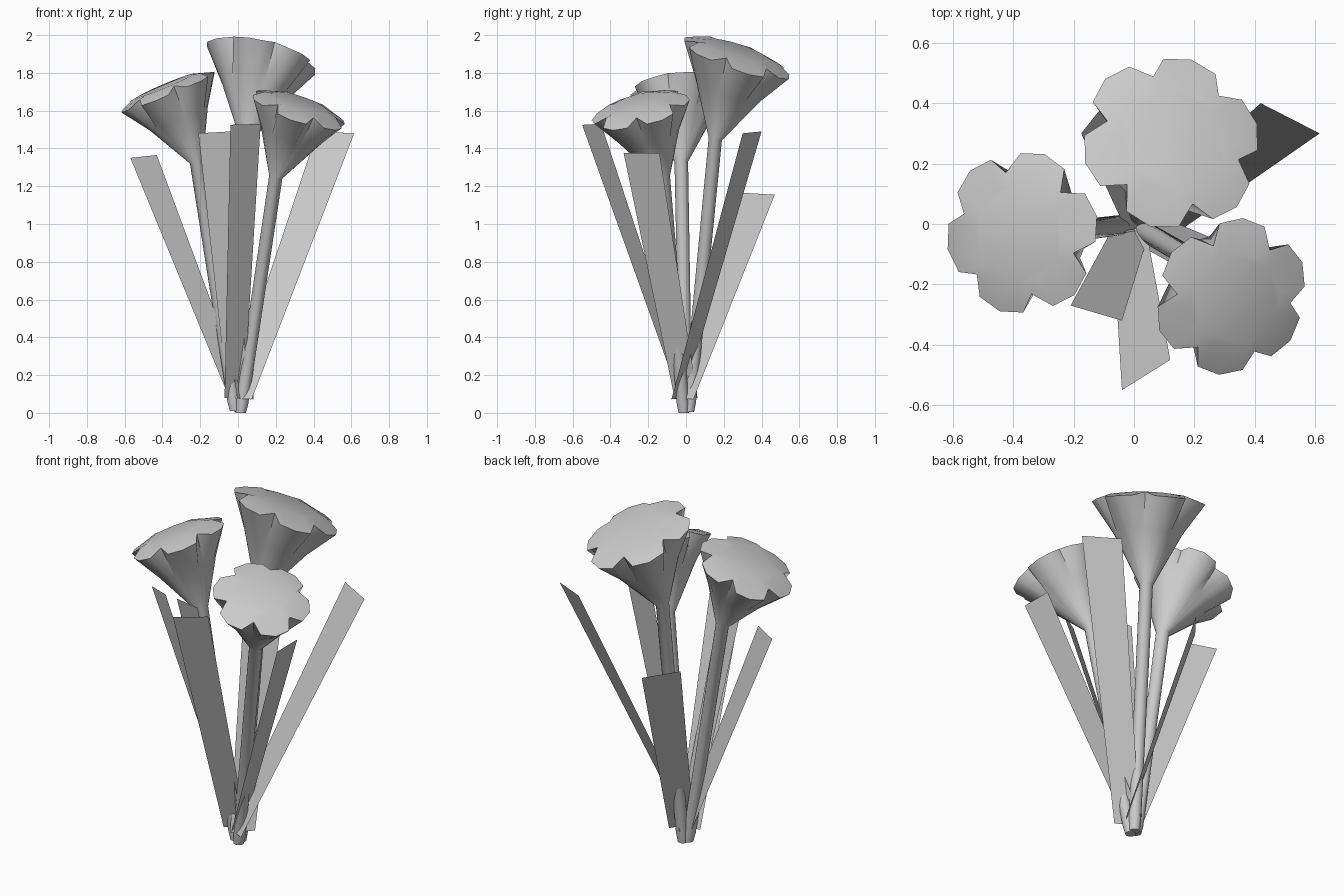
import bpy, bmesh, math
from mathutils import Vector

cube = bpy.data.objects.get("Cube")
if cube:
    bpy.data.objects.remove(cube)

grey = bpy.data.materials.new("plain grey")
grey.use_nodes = True
colour = (0.6, 0.6, 0.6, 1)
grey.diffuse_color = colour
grey.node_tree.nodes["Principled BSDF"].inputs["Base Color"].default_value = colour

PETALS = 6
SIDES = PETALS * 4


def finish(bm, name, smooth=False):
    mesh = bpy.data.meshes.new(name)
    bm.to_mesh(mesh)
    bm.free()
    mesh.materials.append(grey)
    obj = bpy.data.objects.new(name, mesh)
    bpy.context.collection.objects.link(obj)
    if smooth:
        bpy.ops.object.select_all(action="DESELECT")
        obj.select_set(True)
        bpy.context.view_layer.objects.active = obj
        bpy.ops.object.shade_smooth_by_angle(angle=math.radians(50))


def ring(bm, centre, normal, points):
    """Ring of (angle, radius, lift) points, square to the normal."""
    n = Vector(normal).normalized()
    u = (Vector((1, 0, 0)) - n * n.x).normalized()
    v = n.cross(u)
    return [bm.verts.new(Vector(centre) + (u * math.cos(a) + v * math.sin(a)) * r + n * h)
            for a, r, h in points]


def flower(name, foot, neck, head, normal, radius, turn):
    """Stem, flared trumpet and notched cap, joined ring by ring."""
    # each petal: notch, corner, middle, corner
    steps = [(0, 0.77, 0.018), (12, 0.99, -0.01), (30, 1.03, -0.013), (48, 0.99, -0.01)]
    rim = [(math.radians(turn + 60 * p + a), radius * k, h)
           for p in range(PETALS) for a, k, h in steps]
    circle = lambda r, h=0: [(a, r, h) for a, k, z in rim]
    foot, neck, head = Vector(foot), Vector(neck), Vector(head)
    stem_dir = neck - foot
    neck_dir = stem_dir.normalized() + Vector(normal).normalized()

    bm = bmesh.new()
    rings = [ring(bm, foot, (0, 0, 1), circle(0.028)),
             ring(bm, foot + stem_dir * 0.04, stem_dir, circle(0.033)),
             ring(bm, neck, neck_dir, circle(0.036)),
             ring(bm, neck.lerp(head, 0.6), normal, circle(0.012 + radius * 0.58)),
             ring(bm, head, normal, rim),
             ring(bm, head, normal, circle(radius * 0.6, 0.025))]
    for low, high in zip(rings, rings[1:]):
        for i in range(SIDES):
            j = (i + 1) % SIDES
            bm.faces.new((low[i], low[j], high[j], high[i]))
    bm.faces.new(rings[0][::-1])
    bm.faces.new(rings[-1])
    finish(bm, name, True)


def leaf(name, corner_a, corner_b, foot=(0, 0, 0.08)):
    """Flat strip widening from the foot to its cut top edge."""
    a, b, foot = Vector(corner_a), Vector(corner_b), Vector(foot)
    half = (b - a) * 0.32
    bm = bmesh.new()
    bm.faces.new([bm.verts.new(p) for p in (foot - half, foot + half, b, a)])
    finish(bm, name)


# Three blossoms on stems
flower("right_flower", (-0.015, 0, 0.01), (-0.22, -0.025, 1.33), (-0.375, -0.03, 1.71),
       (-0.42, -0.07, 1), 0.267, 43)
flower("back_flower", (0.01, 0.015, 0.005), (0.045, 0.155, 1.45), (0.125, 0.272, 1.89),
       (0.23, 0.34, 1), 0.296, 47)
flower("left_flower", (0.014, -0.012, 0), (0.20, -0.12, 1.25), (0.325, -0.243, 1.615),
       (0.35, -0.26, 1), 0.26, 51)

# Blades of foliage around them, crossing the stems near the foot
leaf("right_leaf", (-0.57, 0.01, 1.35), (-0.43, -0.06, 1.365))
leaf("front_right_leaf", (-0.21, -0.27, 1.48), (-0.04, -0.32, 1.49))
leaf("front_leaf", (-0.04, -0.55, 1.525), (0.12, -0.45, 1.53), (-0.02, 0, 0.08))
leaf("left_leaf", (0.485, -0.33, 1.375), (0.485, -0.14, 1.375))
leaf("back_left_leaf", (0.615, 0.30, 1.48), (0.42, 0.40, 1.49), (0.01, -0.045, 0.075))
leaf("back_leaf", (-0.175, 0.30, 1.165), (-0.04, 0.47, 1.155), (0.04, -0.015, 0.075))
